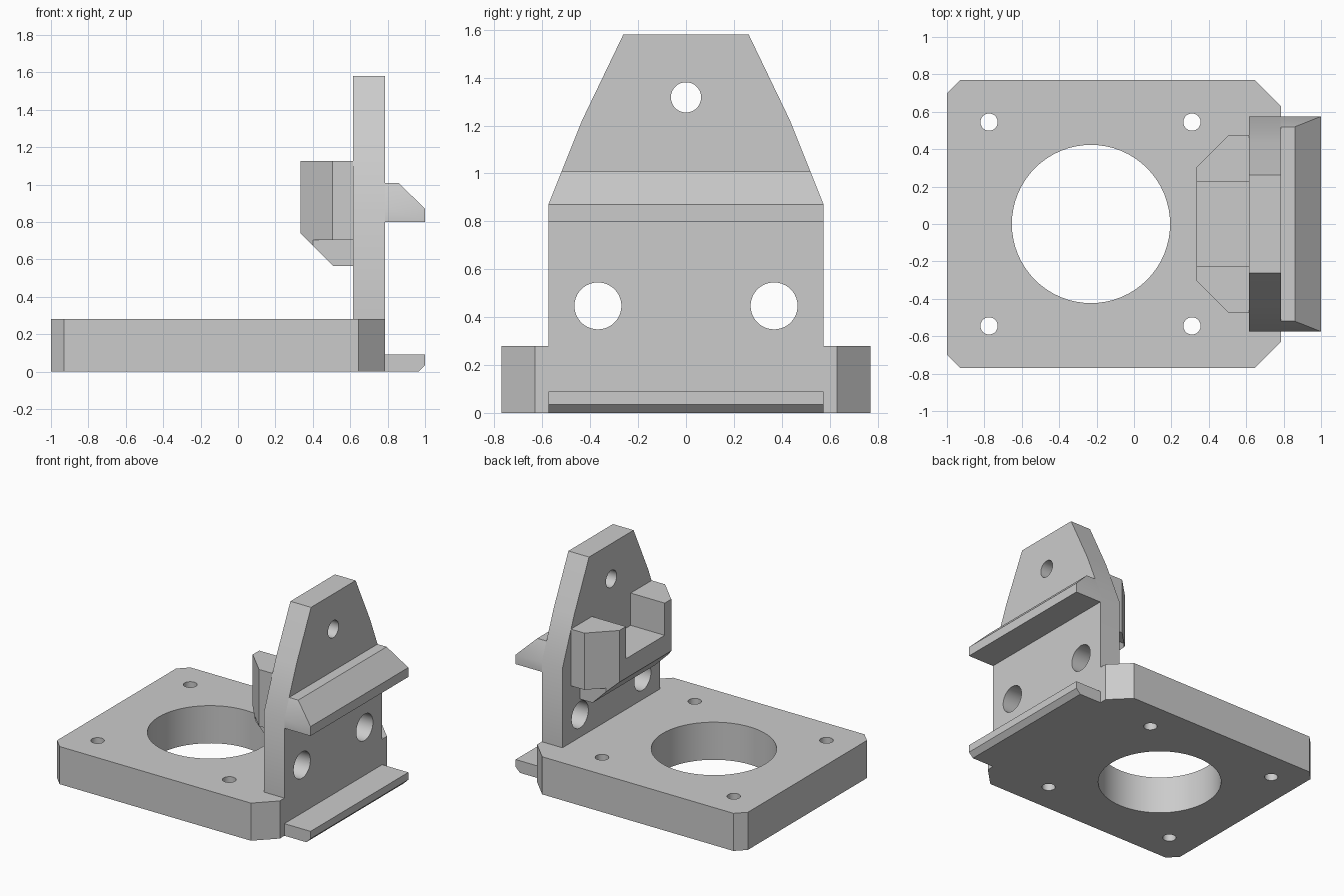
import bpy, bmesh, math

old = bpy.data.objects.get("Cube")
if old:
    bpy.data.objects.remove(old, do_unlink=True)

grey = bpy.data.materials.new("plain grey")
grey.use_nodes = True
COLOUR = (0.6, 0.6, 0.6, 1)
grey.diffuse_color = COLOUR
grey.node_tree.nodes["Principled BSDF"].inputs["Base Color"].default_value = COLOUR

# How a profile point (u, v) at depth d maps to space for each extrusion axis
PLACE = {"x": lambda u, v, d: (d, u, v),
         "y": lambda u, v, d: (u, d, v),
         "z": lambda u, v, d: (u, v, d)}


def prism(name, points, axis, lo, hi):
    """Extrude a closed profile along an axis."""
    bm = bmesh.new()
    rings = [[bm.verts.new(PLACE[axis](u, v, d)) for u, v in points] for d in (lo, hi)]
    for ring in rings:
        bm.faces.new(ring)
    n = len(points)
    for i in range(n):
        j = (i + 1) % n
        bm.faces.new((rings[0][i], rings[0][j], rings[1][j], rings[1][i]))
    bmesh.ops.recalc_face_normals(bm, faces=bm.faces)
    mesh = bpy.data.meshes.new(name)
    bm.to_mesh(mesh)
    bm.free()
    mesh.materials.append(grey)
    ob = bpy.data.objects.new(name, mesh)
    bpy.context.collection.objects.link(ob)
    return ob


def circle(u, v, r, n=64):
    return [(u + r * math.cos(math.tau * i / n), v + r * math.sin(math.tau * i / n))
            for i in range(n)]


def rect(u0, u1, v0, v1):
    return [(u0, v0), (u1, v0), (u1, v1), (u0, v1)]


def mirrored(half):
    """Close a half profile by mirroring it across v = 0 (second coordinate)."""
    return half + [(u, -v) for u, v in reversed(half)]


def activate(ob):
    bpy.ops.object.select_all(action="DESELECT")
    ob.select_set(True)
    bpy.context.view_layer.objects.active = ob


def combine(ob, tool, operation="DIFFERENCE"):
    """Apply a boolean and discard the tool object."""
    tool.hide_render = True
    mod = ob.modifiers.new("cut", "BOOLEAN")
    mod.operation, mod.solver, mod.object = operation, "EXACT", tool
    activate(ob)
    bpy.ops.object.modifier_apply(modifier=mod.name)
    bpy.data.objects.remove(tool, do_unlink=True)


BASE_TOP = 0.28
BACK, FACE = 0.615, 0.785     # the two faces of the upright plate
HALF = 0.575                  # half width of the upright plate

# Motor plate with chamfered corners, a large bore and four screw holes
plate = prism("base_plate",
              mirrored([(-1, 0.70), (-0.93, 0.77), (0.645, 0.77), (FACE, 0.63)]),
              "z", 0, BASE_TOP)
holes = [(-0.23, 0, 0.423)] + [(x, y, 0.046) for x in (-0.775, 0.31) for y in (-0.545, 0.545)]
for x, y, r in holes:
    combine(plate, prism("cutter", circle(x, y, r), "z", -0.1, 0.4))

# Tapered upright plate with two large holes and one small hole
side = [(HALF, BASE_TOP), (HALF, 0.87), (0.435, 1.22), (0.262, 1.58)]
outline = side + [(-y, z) for y, z in reversed(side)]
upright = prism("upright_plate", outline, "x", BACK, FACE)
for y, z, r in [(-0.368, 0.447, 0.098), (0.368, 0.447, 0.098), (0, 1.318, 0.063)]:
    combine(upright, prism("cutter", circle(y, z, r), "x", 0.5, 0.9))

# Upper rail, its ends trimmed to the taper of the upright
rail = prism("upper_rail",
             [(FACE, 0.80), (1, 0.80), (1, 0.87), (0.86, 1.008), (FACE, 1.008)],
             "y", -0.7, 0.7)
combine(rail, prism("trim", outline, "x", 0.7, 1.1), "INTERSECT")

# Lower lip with a chamfered underside
lip = prism("lower_lip",
            [(FACE, 0), (0.965, 0), (1, 0.035), (1, 0.09), (FACE, 0.09)],
            "y", -HALF, HALF)

# Forked bracket behind the upright
bracket = prism("fork_bracket",
                mirrored([(0.335, 0.305), (0.505, 0.475), (BACK, 0.475)]),
                "z", 0.565, 1.125)
combine(bracket, prism("trim", [(0.335, 0.74), (0.51, 0.565), (0.7, 0.5), (0.7, 1.2),
                                (0.3, 1.2), (0.3, 0.775)], "y", -0.6, 0.6), "INTERSECT")
combine(bracket, prism("slot", rect(-0.228, 0.228, 0.885, 1.3), "x", 0.2, 0.7))
for s in (-1, 1):
    combine(bracket, prism("step", rect(*sorted((s * 0.37, s * 0.6)), 0.5, 0.703),
                           "x", 0.2, 0.7))

# Smooth the bores while keeping the machined edges crisp
for ob in (plate, upright, rail, lip, bracket):
    activate(ob)
    bpy.ops.object.shade_smooth_by_angle(angle=math.radians(30))
